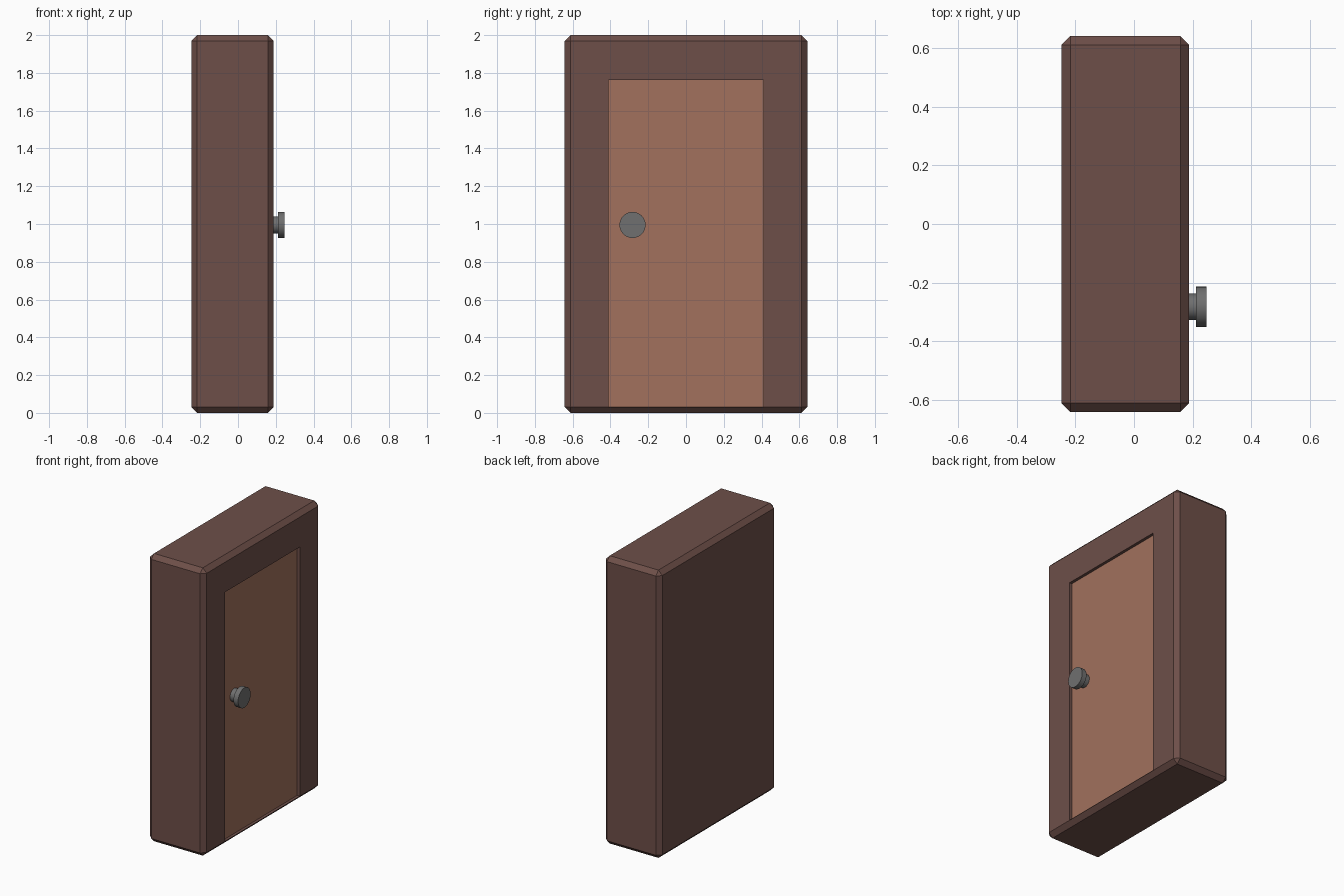
import bpy, math

if "Cube" in bpy.data.objects:
    bpy.data.objects.remove(bpy.data.objects["Cube"])

def material(name, rgb):
    m = bpy.data.materials.new(name)
    m.diffuse_color = (*rgb, 1)
    m.use_nodes = True
    m.node_tree.nodes["Principled BSDF"].inputs["Base Color"].default_value = m.diffuse_color
    return m

def box(name, lo, hi, mat=None):
    bpy.ops.mesh.primitive_cube_add(size=1, location=[(a + b) / 2 for a, b in zip(lo, hi)])
    ob = bpy.context.object
    ob.name = name
    ob.scale = [b - a for a, b in zip(lo, hi)]
    bpy.ops.object.transform_apply(location=False, rotation=False, scale=True)
    if mat:
        ob.data.materials.append(mat)
    return ob

def disc(name, x0, x1, radius, mat):
    bpy.ops.mesh.primitive_cylinder_add(vertices=32, radius=radius, depth=x1 - x0,
        location=((x0 + x1) / 2, -0.283, 0.995), rotation=(0, math.pi / 2, 0))
    ob = bpy.context.object
    ob.name = name
    ob.data.materials.append(mat)
    bpy.ops.object.shade_smooth_by_angle()

dark_wood = material("dark_wood", (0.155, 0.078, 0.066))
light_wood = material("light_wood", (0.36, 0.165, 0.11))
metal = material("metal", (0.16, 0.16, 0.16))

FRONT, FACE = 0.188, 0.168   # frame front and recessed door face

# chamfered cabinet body
frame = box("door_frame", (-0.247, -0.642, 0), (FRONT, 0.642, 2), dark_wood)
bev = frame.modifiers.new("chamfer", 'BEVEL')
bev.width = 0.03
bev.segments = 1

# doorway recess, starting just above the bottom chamfer
cutter = box("recess_cutter", (0.12, -0.41, 0.031), (0.4, 0.41, 1.762), dark_wood)
cutter.hide_render = True
cutter.hide_viewport = True
cut = frame.modifiers.new("recess", 'BOOLEAN')
cut.object = cutter
cut.operation = 'DIFFERENCE'
cut.solver = 'EXACT'

# door panel
box("door_panel", (0.12, -0.41, 0.031), (FACE, 0.41, 1.762), light_wood)

# knob
disc("knob_stem", FACE - 0.01, 0.213, 0.045, metal)
disc("knob", 0.212, 0.247, 0.069, metal)
